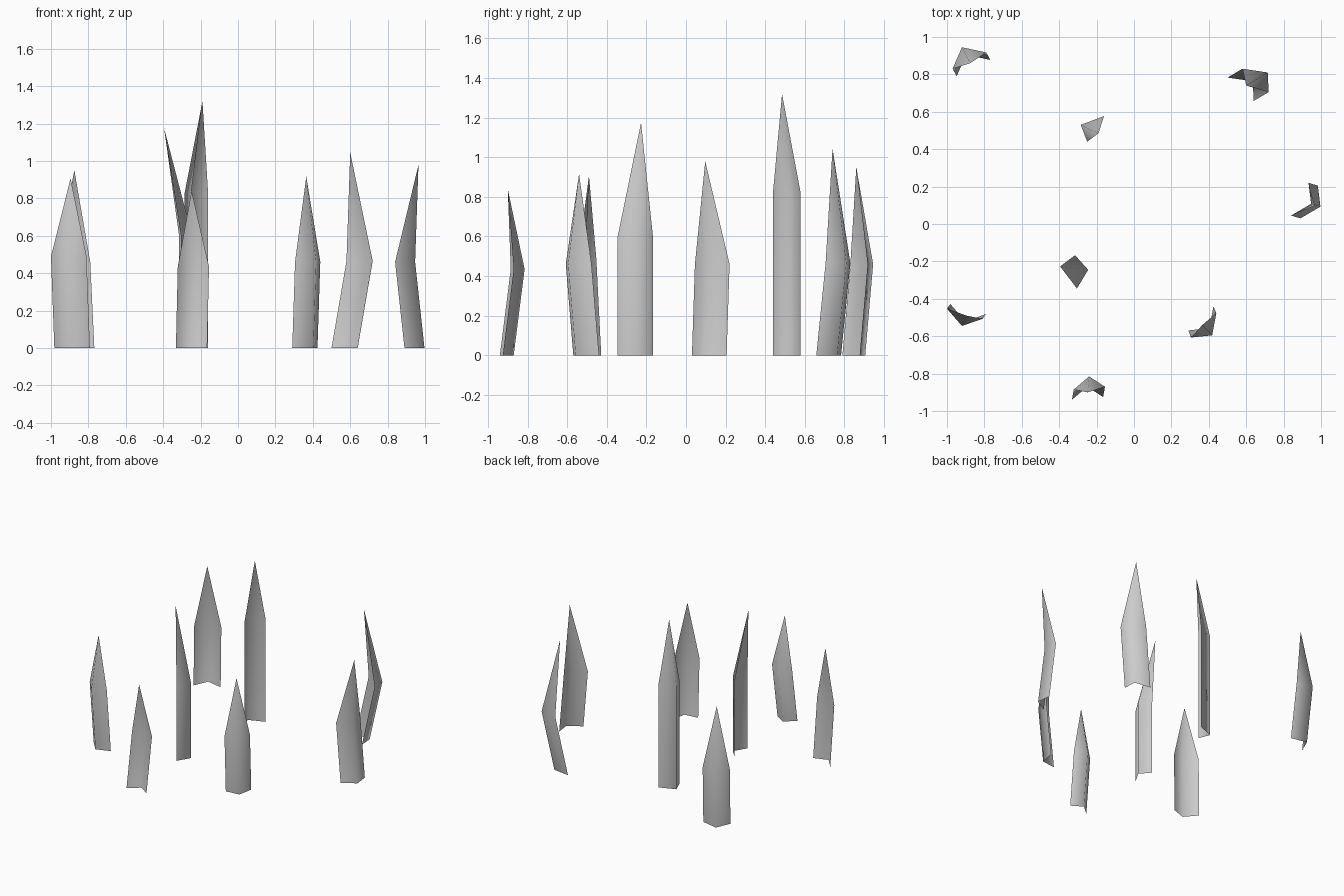
import bpy

# Grass blades: each is a folded sheet with a V cross-section that leans out to
# a waist and then closes to a point.
# (left edge, fold, right edge at the waist), foot offset, waist height, tip
BLADES = [
    (((-0.97, 0.83), (-0.92, 0.945), (-0.79, 0.917)), (0.022, -0.04), 0.46, (-0.875, 0.86, 0.95)),
    (((0.58, 0.83), (0.715, 0.81), (0.72, 0.705)), (-0.08, -0.047), 0.465, (0.60, 0.74, 1.045)),
    (((-0.25, 0.44), (-0.285, 0.53), (-0.16, 0.577)), (0, 0), 0.83, (-0.19, 0.485, 1.32)),
    (((-0.305, -0.345), (-0.245, -0.245), (-0.315, -0.167)), (0, 0), 0.60, (-0.395, -0.227, 1.175)),
    (((-1.0, -0.453), (-0.92, -0.545), (-0.81, -0.507)), (0.018, 0.025), 0.49, (-0.895, -0.49, 0.907)),
    (((0.305, -0.607), (0.418, -0.595), (0.44, -0.477)), (-0.015, 0.038), 0.46, (0.365, -0.54, 0.917)),
    (((-0.322, -0.885), (-0.24, -0.815), (-0.155, -0.87)), (-0.01, -0.055), 0.435, (-0.248, -0.90, 0.84)),
    (((0.84, 0.045), (0.947, 0.108), (0.933, 0.22)), (0.05, -0.015), 0.46, (0.965, 0.097, 0.98)),
]


def grass_blade(index, ring, foot, waist, tip):
    base = [(x + foot[0], y + foot[1], 0) for x, y in ring]
    middle = [(x, y, waist) for x, y in ring]
    faces = []
    for i in range(2):
        faces.append((i, i + 1, i + 4, i + 3))   # lower panel
        faces.append((i + 3, i + 4, 6))          # pointed panel
    mesh = bpy.data.meshes.new("grass_blade")
    mesh.from_pydata(base + middle + [tip], [], faces)
    mesh.shade_smooth()
    blade = bpy.data.objects.new(f"grass_blade_{index}", mesh)
    bpy.context.collection.objects.link(blade)


for n, spec in enumerate(BLADES, 1):
    grass_blade(n, *spec)
